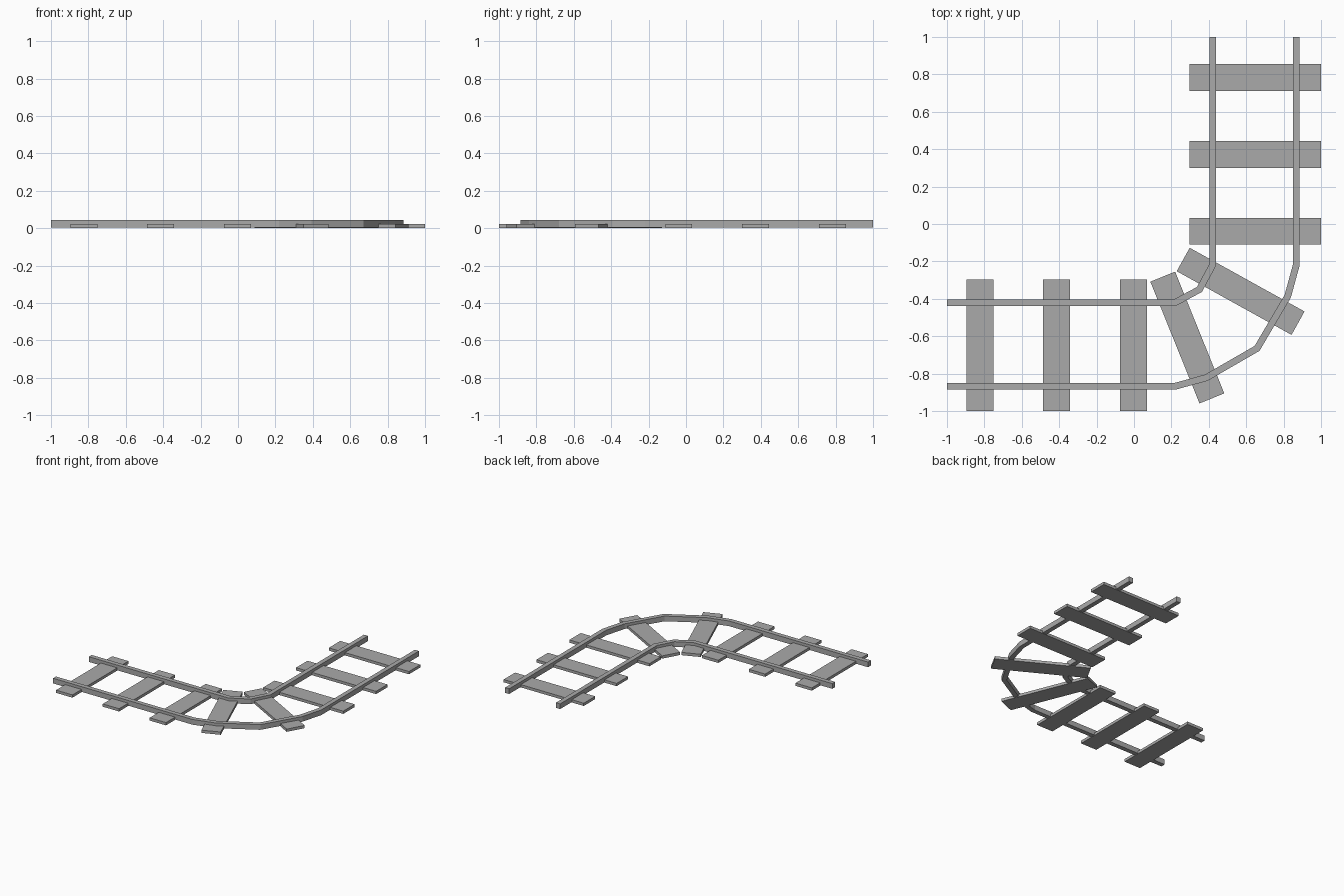
import bpy, bmesh, math
from mathutils import Vector, Matrix

cube = bpy.data.objects.get("Cube")
if cube:
    bpy.data.objects.remove(cube, do_unlink=True)

grey = bpy.data.materials.new("plain grey")
grey.use_nodes = True
grey.diffuse_color = (0.4, 0.4, 0.4, 1)
grey.node_tree.nodes["Principled BSDF"].inputs["Base Color"].default_value = (0.4, 0.4, 0.4, 1)

RAIL_WIDTH, RAIL_BOTTOM, RAIL_TOP = 0.036, 0.003, 0.044
SLEEPER_SIZE = Vector((0.702, 0.143, 0.022))


def add_object(name, bm):
    bmesh.ops.recalc_face_normals(bm, faces=bm.faces)
    mesh = bpy.data.meshes.new(name)
    bm.to_mesh(mesh)
    bm.free()
    mesh.materials.append(grey)
    obj = bpy.data.objects.new(name, mesh)
    bpy.context.collection.objects.link(obj)


def rail(name, path):
    """Sweep a rectangular bar along a flat path with mitred corners."""
    pts = [Vector(p) for p in path]
    bm = bmesh.new()
    rings = []
    for i, p in enumerate(pts):
        before = (p - pts[i - 1]).normalized() if i else None
        after = (pts[i + 1] - p).normalized() if i + 1 < len(pts) else None
        a, b = before or after, after or before
        n1, n2 = Vector((-a.y, a.x)), Vector((-b.y, b.x))
        miter = (n1 + n2).normalized()
        side = miter * (RAIL_WIDTH / 2 / miter.dot(n1))
        l, r = p + side, p - side
        rings.append([bm.verts.new((q.x, q.y, z)) for q, z in
                      ((l, RAIL_BOTTOM), (r, RAIL_BOTTOM), (r, RAIL_TOP), (l, RAIL_TOP))])
    for r0, r1 in zip(rings, rings[1:]):
        for k in range(4):
            j = (k + 1) % 4
            bm.faces.new((r0[k], r0[j], r1[j], r1[k]))
    bm.faces.new(rings[0])
    bm.faces.new(rings[-1])
    add_object(name, bm)


def sleeper(name, x, y, degrees):
    bm = bmesh.new()
    bmesh.ops.create_cube(bm, size=1, matrix=(
        Matrix.Translation((x, y, SLEEPER_SIZE.z / 2))
        @ Matrix.Rotation(math.radians(degrees), 4, 'Z')
        @ Matrix.Diagonal(SLEEPER_SIZE).to_4x4()))
    add_object(name, bm)


def around_corner(half, middle):
    """Mirror half a rail path across the diagonal of the bend."""
    return half + [middle] + [(-y, -x) for x, y in reversed(half)]


# Rails
rail("inner_rail", around_corner([(-1, -0.421), (0.218, -0.421)], (0.35, -0.35)))
rail("outer_rail", around_corner([(-1, -0.868), (0.218, -0.868), (0.386, -0.822)],
                                 (0.658, -0.665)))

# Sleepers on the two straights
for i, x in enumerate((-0.823, -0.414, -0.003)):
    sleeper(f"left_sleeper_{i + 1}", x, -0.649, 90)
for i, y in enumerate((-0.039, 0.372, 0.783)):
    sleeper(f"back_sleeper_{i + 1}", 0.649, y, 0)

# Angled sleepers in the bend
sleeper("bend_sleeper_1", 0.285, -0.607, -68)
sleeper("bend_sleeper_2", 0.570, -0.360, -29)
